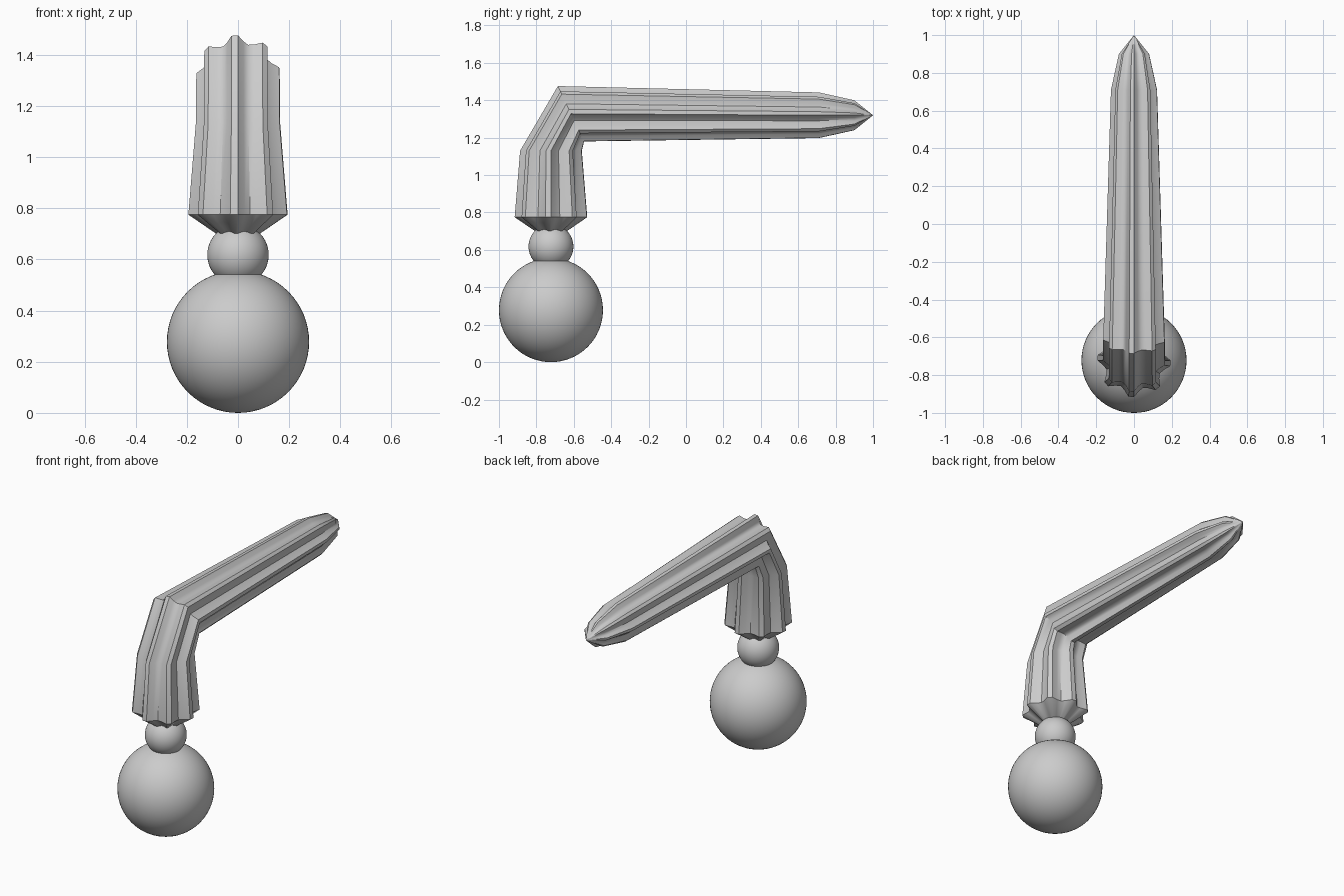
import bpy, bmesh
from math import sin, cos, radians

if "Cube" in bpy.data.objects:
    bpy.data.objects.remove(bpy.data.objects["Cube"])

Y = -0.722  # axis of the upright part


def finish(obj, angle=30):
    bpy.ops.object.select_all(action='DESELECT')
    obj.select_set(True)
    bpy.context.view_layer.objects.active = obj
    bpy.ops.object.shade_smooth_by_angle(angle=radians(angle))


def ball(name, radius, z):
    bpy.ops.mesh.primitive_uv_sphere_add(segments=64, ring_count=32, radius=radius,
                                         location=(0, Y, z))
    obj = bpy.context.object
    obj.name = name
    finish(obj)


# Round base and small neck bead
ball("base_ball", 0.278, 0.278)
ball("neck_bead", 0.12, 0.618)

# Fluted bent shaft: eight ridges, five points per flute
FLUTE = [1.0, 1.0, 0.85, 0.79, 0.85]
COUNT = 8 * len(FLUTE)

# Sections: centre y, centre z, half width in x, in-plane half axis (y, z) towards the outer bend
sections = [
    (Y, 0.690, 0.07, (-0.07, 0)),
    (Y, 0.775, 0.194, (-0.194, 0)),
    (Y, 1.130, 0.165, (-0.165, 0)),
    (-0.615, 1.328, 0.163, (-0.070, 0.148)),
    (0.71, 1.320, 0.122, (0, 0.122)),
    (0.90, 1.320, 0.080, (0, 0.080)),
]

bm = bmesh.new()
rings = []
for cy, cz, half, (ay, az) in sections:
    ring = []
    for i in range(COUNT):
        a = radians(-9 + i * 360 / COUNT)
        r = FLUTE[i % len(FLUTE)]
        ring.append(bm.verts.new((half * r * sin(a), cy + ay * r * cos(a), cz + az * r * cos(a))))
    rings.append(ring)
for low, high in zip(rings, rings[1:]):
    for i in range(COUNT):
        j = (i + 1) % COUNT
        bm.faces.new((low[i], low[j], high[j], high[i]))

# Pointed tip and closed bottom
tip = bm.verts.new((0, 1.0, 1.32))
bottom = bm.verts.new((0, Y, 0.68))
for i in range(COUNT):
    j = (i + 1) % COUNT
    bm.faces.new((rings[-1][i], rings[-1][j], tip))
    bm.faces.new((rings[0][j], rings[0][i], bottom))
bmesh.ops.recalc_face_normals(bm, faces=bm.faces)

mesh = bpy.data.meshes.new("fluted_shaft")
bm.to_mesh(mesh)
bm.free()
shaft = bpy.data.objects.new("fluted_shaft", mesh)
bpy.context.collection.objects.link(shaft)
finish(shaft, 40)
